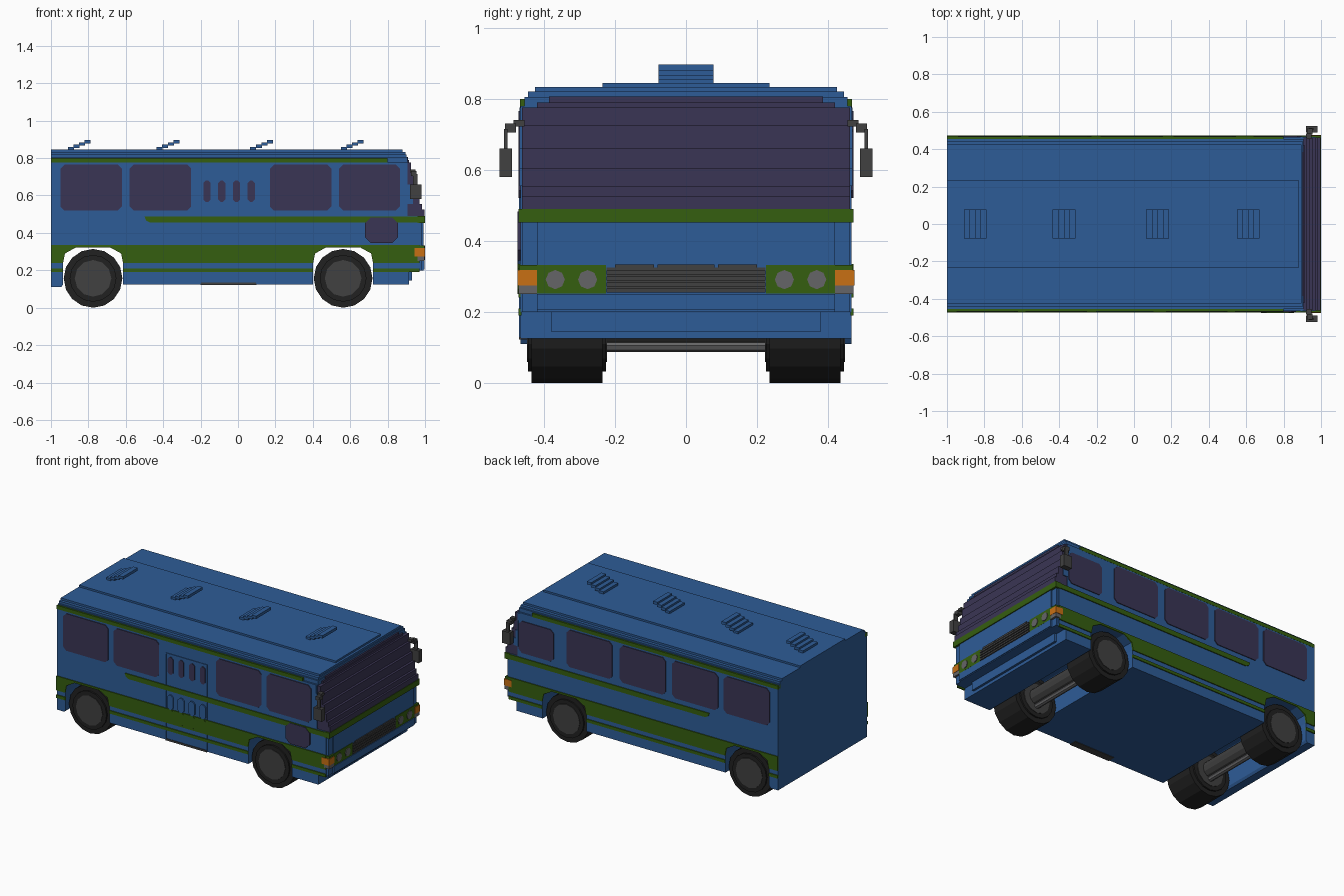
import bpy, bmesh, math
from mathutils import Matrix

cube = bpy.data.objects.get("Cube")
if cube:
    bpy.data.objects.remove(cube, do_unlink=True)


def material(name, rgb):
    m = bpy.data.materials.new(name)
    m.use_nodes = True
    m.diffuse_color = (*rgb, 1)
    m.node_tree.nodes["Principled BSDF"].inputs["Base Color"].default_value = (*rgb, 1)
    return m


BLUE = material("body_blue", (0.027, 0.107, 0.31))
GREEN = material("stripe_green", (0.036, 0.112, 0.005))
GLASS = material("tinted_glass", (0.042, 0.036, 0.09))
BLACK = material("tyre_black", (0.015, 0.015, 0.015))
DARK = material("dark_grey", (0.052, 0.052, 0.052))
LIGHT = material("lamp_grey", (0.13, 0.13, 0.135))
ORANGE = material("signal_orange", (0.58, 0.16, 0.007))


def finish(name, bm, mat):
    bmesh.ops.recalc_face_normals(bm, faces=bm.faces)
    me = bpy.data.meshes.new(name)
    bm.to_mesh(me)
    bm.free()
    me.materials.append(mat)
    ob = bpy.data.objects.new(name, me)
    bpy.context.collection.objects.link(ob)
    return ob


def boxes(name, mat, *extents):
    """One object made of boxes given as (x0, x1, y0, y1, z0, z1)."""
    bm = bmesh.new()
    for x0, x1, y0, y1, z0, z1 in extents:
        mid = Matrix.Translation(((x0 + x1) / 2, (y0 + y1) / 2, (z0 + z1) / 2))
        size = Matrix.Diagonal((x1 - x0, y1 - y0, z1 - z0, 1))
        bmesh.ops.create_cube(bm, size=1, matrix=mid @ size)
    return finish(name, bm, mat)


def prism(name, mat, outline, y0, y1):
    """Outline in x and z, extruded along y."""
    bm = bmesh.new()
    face = bm.faces.new([bm.verts.new((x, y0, z)) for x, z in outline])
    new = bmesh.ops.extrude_face_region(bm, geom=[face])["geom"]
    bmesh.ops.translate(bm, vec=(0, y1 - y0, 0),
                        verts=[v for v in new if isinstance(v, bmesh.types.BMVert)])
    return finish(name, bm, mat)


def cylinder(name, mat, r, depth, loc, axis, sides=16):
    bm = bmesh.new()
    rot = Matrix.Rotation(math.pi / 2, 4, axis)
    bmesh.ops.create_cone(bm, cap_ends=True, segments=sides, radius1=r, radius2=r,
                          depth=depth, matrix=Matrix.Translation(loc) @ rot)
    return finish(name, bm, mat)


WALL = 0.466
AXLES = (("rear", -0.775), ("front", 0.562))


def side_plate(name, mat, outline, side, thick=0.006):
    return prism(name, mat, outline, side * (WALL - 0.003), side * (WALL + thick))


def rounded(x0, x1, z0, z1, c):
    return [(x0 + c, z0), (x1 - c, z0), (x1, z0 + c), (x1, z1 - c),
            (x1 - c, z1), (x0 + c, z1), (x0, z1 - c), (x0, z0 + c)]


def rect(x0, x1, z0, z1):
    return [(x0, z0), (x1, z0), (x1, z1), (x0, z1)]


def arch(cx):
    half = [(-0.16, 0.24), (-0.15, 0.29), (-0.09, 0.323)]
    return [(cx + x, z) for x, z in half] + [(cx - x, z) for x, z in reversed(half)]


# Main shell with open wheel arches
shell = [(-1, 0.11), (-0.945, 0.11)]
for _, cx in AXLES:
    shell += [(cx - 0.16, 0.125)] + arch(cx) + [(cx + 0.16, 0.125)]
shell += [(0.915, 0.125), (0.915, 0.2), (0.97, 0.2), (0.97, 0.49), (0.905, 0.49),
          (0.905, 0.78), (-1, 0.78)]
prism("body_shell", BLUE, shell, -WALL, WALL)

# Stepped roof
boxes("roof", BLUE,
      (-1, 0.905, -0.455, 0.455, 0.775, 0.805),
      (-1, 0.9, -0.445, 0.445, 0.8, 0.82),
      (-1, 0.895, -0.425, 0.425, 0.815, 0.833),
      (-1, 0.88, -0.235, 0.235, 0.83, 0.845))

# Roof vents, each a flight of thin slats rising to the front
for i, x in enumerate((-0.91, -0.435, 0.065, 0.55)):
    boxes(f"roof_vent_{i + 1}", BLUE, *[
        (x + 0.03 * k, x + 0.03 * k + 0.032, -0.077, 0.077,
         0.842 + 0.012 * k, 0.86 + 0.012 * k) for k in range(4)])

# Nose, stepped at its corners
boxes("nose", BLUE,
      (0.96, 0.985, -0.46, 0.46, 0.2, 0.49),
      (0.96, 0.993, -0.42, 0.42, 0.2, 0.49))
boxes("bumper", BLUE, (0.96, 0.998, -0.42, 0.42, 0.205, 0.25),
      (0.9, 0.93, -0.38, 0.38, 0.145, 0.21))

# Windscreen in sloping steps
steps = [(0.49, 0.525, 0.996), (0.525, 0.555, 0.984), (0.555, 0.605, 0.97),
         (0.605, 0.66, 0.955), (0.66, 0.725, 0.94), (0.725, 0.775, 0.926)]
boxes("windscreen", GLASS,
      *[(0.9, x, -0.462, 0.462, z0, z1) for z0, z1, x in steps],
      (0.88, 0.915, -0.42, 0.42, 0.775, 0.79),
      (0.88, 0.91, -0.385, 0.385, 0.79, 0.806))
boxes("windscreen_pillars", BLUE,
      *[(0.9, x - 0.035, s * 0.455, s * 0.468, z0, z1)
        for z0, z1, x in steps[2:] for s in (-1, 1)])

# Front band, lamps and grille
boxes("front_band", GREEN, (0.96, 0.999, -0.472, 0.472, 0.452, 0.49))
for s, name in ((-1, "right"), (1, "left")):
    boxes(f"{name}_lamp_panel", GREEN, (0.96, 0.996, s * 0.225, s * 0.468, 0.252, 0.332))
    boxes(f"{name}_signal", ORANGE, (0.945, 1.0, s * 0.42, s * 0.475, 0.275, 0.318))
    boxes(f"{name}_marker", LIGHT, (0.96, 0.998, s * 0.42, s * 0.472, 0.25, 0.275))
    for y in (0.277, 0.368):
        cylinder(f"{name}_headlight", LIGHT, 0.027, 0.02, (0.99, s * y, 0.291), 'Y', 8)
boxes("grille", DARK, (0.96, 0.995, -0.224, 0.224, 0.254, 0.325),
      *[(0.98, 1.0, -0.224, 0.224, z, z + 0.011) for z in (0.255, 0.272, 0.289, 0.306)],
      *[(0.98, 0.999, a, b, 0.32, 0.333)
        for a, b in ((-0.2, -0.09), (-0.08, 0.08), (0.09, 0.2))])

# Stripes, windows and mirrors on both sides
wide = [(-1, 0.24)] + arch(AXLES[0][1]) + arch(AXLES[1][1]) + [(0.97, 0.24), (0.97, 0.335), (-1, 0.335)]
right_windows = [(-0.95, -0.62, 0.765), (-0.58, -0.25, 0.765),
                 (0.17, 0.5, 0.765), (0.54, 0.865, 0.765)]
left_windows = [(-0.94, -0.605, 0.765), (-0.563, -0.228, 0.765), (-0.18, 0.155, 0.765),
                (0.21, 0.545, 0.765), (0.64, 0.895, 0.73)]
for s, name, windows in ((-1, "right", right_windows), (1, "left", left_windows)):
    side_plate(f"{name}_wide_stripe", GREEN, wide, s)
    side_plate(f"{name}_middle_stripe", GREEN,
               [(-0.47, 0.455), (0.985, 0.455), (0.985, 0.487), (-0.5, 0.487), (-0.49, 0.465)], s)
    for x0, x1 in ((-1, -0.935), (-0.615, 0.402), (0.722, 0.97)):
        side_plate(f"{name}_lower_stripe", GREEN, rect(x0, x1, 0.19, 0.21), s)
    boxes(f"{name}_upper_stripe", GREEN, (-1, 0.8, s * 0.44, s * 0.467, 0.776, 0.8))
    for i, (x0, x1, top) in enumerate(windows):
        side_plate(f"{name}_window_{i + 1}", GLASS, rounded(x0, x1, 0.52, top, 0.022), s, 0.005)
    boxes(f"{name}_mirror", DARK,
          (0.92, 0.95, s * 0.455, s * 0.485, 0.722, 0.74),
          (0.925, 0.955, s * 0.478, s * 0.51, 0.705, 0.73),
          (0.935, 0.96, s * 0.503, s * 0.512, 0.64, 0.715),
          (0.92, 0.98, s * 0.49, s * 0.525, 0.58, 0.66))

# Low window beside the driver's seat
side_plate("low_window", GLASS, rounded(0.68, 0.855, 0.345, 0.482, 0.03), -1, 0.009)

# Folding door on the right side
for x0, x1, z0, z1 in ((-0.203, -0.197, 0.13, 0.7), (0.097, 0.103, 0.13, 0.7),
                       (-0.203, 0.103, 0.695, 0.701)):
    side_plate("door_frame", BLUE, rect(x0, x1, z0, z1), -1, 0.004)
for i in range(4):
    x = -0.166 + 0.079 * i
    side_plate(f"door_window_{i + 1}", GLASS, rounded(x - 0.019, x + 0.019, 0.565, 0.68, 0.013), -1, 0.005)
    side_plate(f"door_panel_{i + 1}", BLUE, rounded(x - 0.022, x + 0.022, 0.335, 0.43, 0.014), -1, 0.008)
    side_plate(f"door_panel_base_{i + 1}", GREEN, rounded(x - 0.022, x + 0.022, 0.25, 0.336, 0.014), -1, 0.008)
boxes("door_step", DARK, (-0.2, 0.1, -0.47, -0.42, 0.122, 0.134))

# Wheels and axles
for end, x in AXLES:
    cylinder(f"{end}_axle", DARK, 0.055, 0.5, (x, 0, 0.165), 'X', 12)
    cylinder(f"{end}_axle_rod", LIGHT, 0.018, 0.5, (x, 0, 0.105), 'X', 8)
    for s, name in ((-1, "right"), (1, "left")):
        cylinder(f"{end}_{name}_tyre", BLACK, 0.157, 0.2, (x, s * 0.335, 0.157), 'X')
        cylinder(f"{end}_{name}_sidewall", BLACK, 0.125, 0.22, (x, s * 0.335, 0.157), 'X')
        cylinder(f"{end}_{name}_hub", DARK, 0.098, 0.226, (x, s * 0.335, 0.157), 'X', 12)
